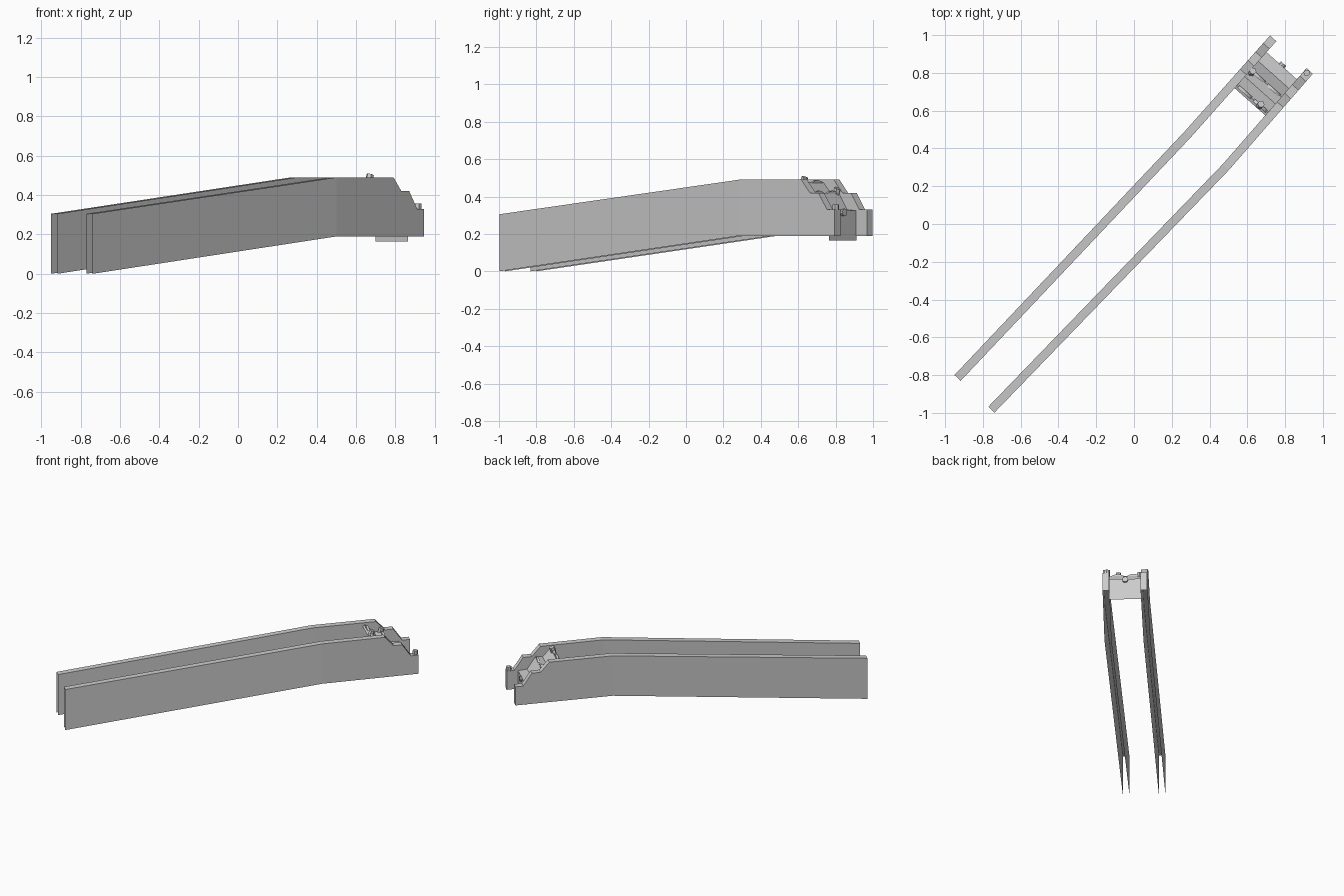
import bpy, bmesh, math
from mathutils import Vector, Matrix

if "Cube" in bpy.data.objects:
    bpy.data.objects.remove(bpy.data.objects["Cube"])

# Centre lines of the two rails: low end, bend, nose (plan view)
LEFT = [Vector(p) for p in ((-0.934, -0.815), (0.285, 0.475), (0.737, 0.983))]
RIGHT = [Vector(p) for p in ((-0.755, -0.983), (0.485, 0.300), (0.930, 0.810))]
HALF = 0.0225


def make_object(name, bm):
    mesh = bpy.data.meshes.new(name)
    bm.to_mesh(mesh)
    bm.free()
    obj = bpy.data.objects.new(name, mesh)
    bpy.context.collection.objects.link(obj)
    return obj


def rail(name, path):
    """Open-bottomed hollow channel with a stepped nose."""
    bm = bmesh.new()
    a, b, c = path
    side = Vector((c.y - a.y, a.x - c.x)).normalized() * HALF
    steps = [(0, .49), (.65, .49), (.74, .42), (.83, .42), (.92, .33), (1, .33)]
    top = [(a, .305)] + [(b.lerp(c, t), z) for t, z in steps]
    bottom = [(a, 0), (b, .19), (c, .19)]
    walls = []
    for s in (1, -1):
        up = [bm.verts.new((*(p + side * s), z)) for p, z in top]
        low = [bm.verts.new((*(p + side * s), z)) for p, z in bottom]
        faces = [[low[0], low[1], up[1], up[0]], [low[1], low[2]] + up[:0:-1]]
        for f in faces:
            bm.faces.new(f if s > 0 else f[::-1])
        walls.append((up, low))
    (u1, l1), (u2, l2) = walls
    for i in range(len(u1) - 1):
        bm.faces.new((u1[i], u1[i + 1], u2[i + 1], u2[i]))
    bm.faces.new((u1[-1], l1[-1], l2[-1], u2[-1]))
    return make_object(name, bm)


rail("left_rail", LEFT)
rail("right_rail", RIGHT)


def place(t, w, z):
    """Point between the rails: t along the upper run, w from left to right."""
    p = LEFT[1].lerp(LEFT[2], t).lerp(RIGHT[1].lerp(RIGHT[2], t), w)
    return Vector((*p, z))


# Stepped deck sheet between the rails, ending in a hanging front plate
bm = bmesh.new()
section = [(.51, .465), (.54, .475), (.63, .41), (.70, .42),
           (.79, .33), (.875, .325), (.885, .325), (.885, .165)]
rows = [[bm.verts.new(place(t, w, z)) for w in (.07, .93)] for t, z in section]
for r, q in zip(rows, rows[1:]):
    bm.faces.new((r[0], r[1], q[1], q[0]))
make_object("stepped_deck", bm)

# Pairs of arched lips along each step edge
for k, (t, z) in enumerate(((.54, .472), (.70, .415))):
    for j, w0 in enumerate((.12, .53)):
        bm = bmesh.new()
        arcs = []
        for dt in (-.012, .012):
            arcs.append([bm.verts.new(place(t + dt, w0 + .35 * i / 6,
                         z + .016 * math.sin(math.pi * i / 6))) for i in range(7)])
        for arc in arcs:
            bm.faces.new(arc)
        for i in range(6):
            bm.faces.new((arcs[0][i], arcs[0][i + 1], arcs[1][i + 1], arcs[1][i]))
        bmesh.ops.recalc_face_normals(bm, faces=bm.faces)
        make_object(f"step_lip_{k}_{j}", bm)

ACROSS = math.atan2(RIGHT[2].y - LEFT[2].y, RIGHT[2].x - LEFT[2].x)


def knob(name, loc, radius, depth, sides, tilt):
    bm = bmesh.new()
    bmesh.ops.create_cone(bm, cap_ends=True, segments=sides, radius1=radius,
                          radius2=radius, depth=depth)
    bm.transform(Matrix.Translation(loc) @ Matrix.Rotation(ACROSS, 4, 'Z')
                 @ Matrix.Rotation(tilt, 4, 'X'))
    make_object(name, bm)


# Small round bracket on the front plate, then the knobs
knob("plate_bracket", place(.895, .5, .315), .020, .016, 10, math.pi / 2)
knob("upper_knob", Vector((.668, .630, .485)), .019, .040, 6, math.radians(-20))
knob("middle_knob", Vector((.625, .805, .425)), .019, .040, 6, math.radians(-20))
knob("nose_knob", Vector((.915, .800, .340)), .018, .034, 6, 0)
